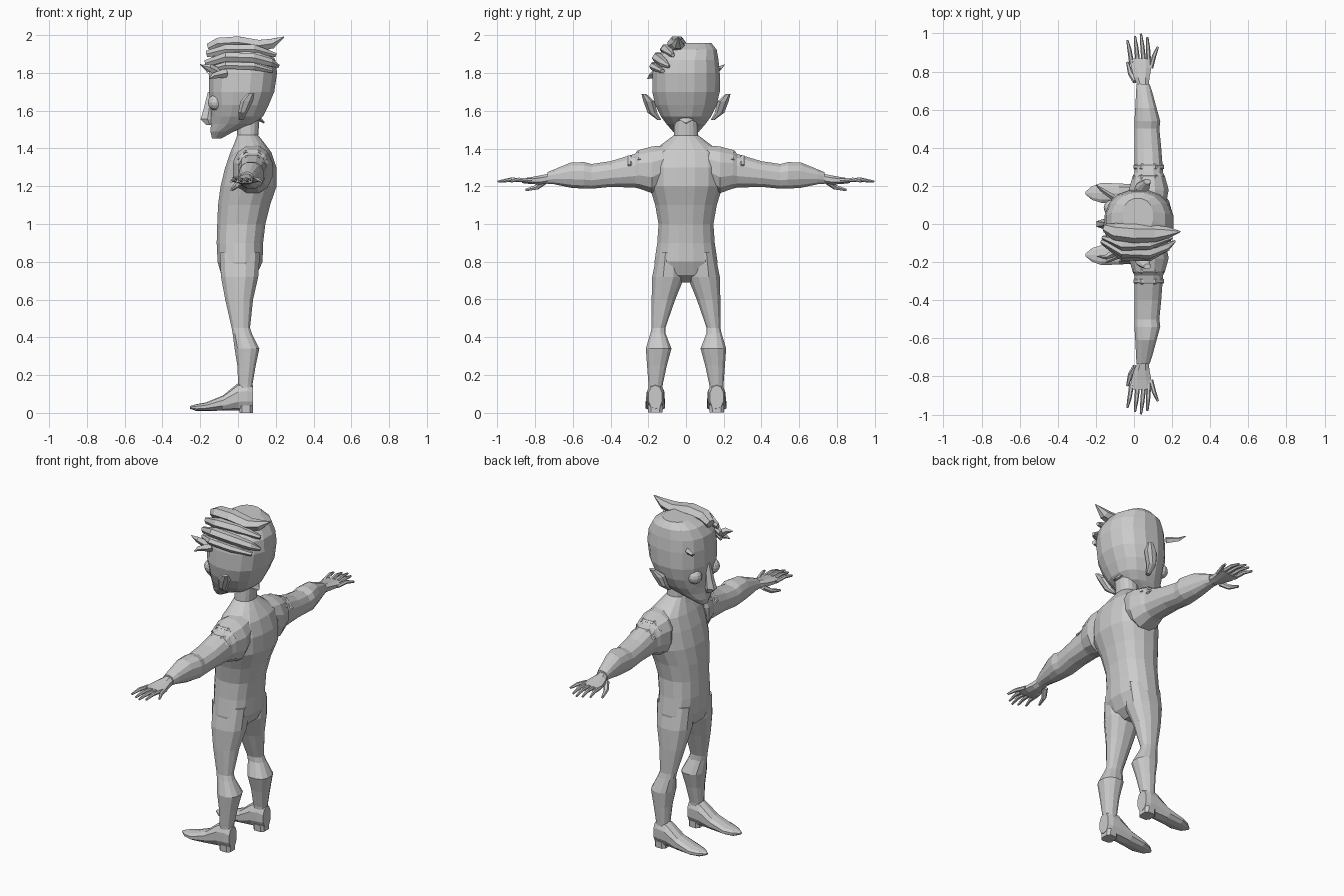
import bpy, bmesh, math
from mathutils import Vector


def make(name, bm):
    bmesh.ops.recalc_face_normals(bm, faces=bm.faces)
    me = bpy.data.meshes.new(name)
    bm.to_mesh(me)
    bm.free()
    ob = bpy.data.objects.new(name, me)
    bpy.context.collection.objects.link(ob)
    return ob


def skin(name, rings):
    bm = bmesh.new()
    loops = [[bm.verts.new(p) for p in ring] for ring in rings]
    n = len(loops[0])
    for a, b in zip(loops, loops[1:]):
        for i in range(n):
            j = (i + 1) % n
            bm.faces.new((a[i], a[j], b[j], b[i]))
    bm.faces.new(loops[0])
    bm.faces.new(loops[-1])
    return make(name, bm)


def loft(name, axis, rows, n=12, side=1, power=0.87):
    """Each row: position on the axis, then min/max on the other two axes."""
    rings = []
    for t, u0, u1, v0, v1 in rows:
        ring = []
        for i in range(n):
            a = 2 * math.pi * (i + 0.5) / n
            c, s = (math.copysign(abs(f) ** power, f) for f in (math.cos(a), math.sin(a)))
            co = [(u0 + u1) / 2 + c * (u1 - u0) / 2, (v0 + v1) / 2 + s * (v1 - v0) / 2]
            co.insert(axis, t)
            co[1] *= side
            ring.append(co)
        rings.append(ring)
    return skin(name, rings)


def tube(name, pts, n=6, side=1):
    """Each point: x, y, z, half width, half height."""
    ps = [Vector((p[0], p[1] * side, p[2])) for p in pts]
    rings = []
    for k, p in enumerate(ps):
        d = (ps[min(k + 1, len(ps) - 1)] - ps[max(k - 1, 0)]).normalized()
        w = d.cross(Vector((0, 0, 1))).normalized()
        h = w.cross(d)
        rings.append([p + w * pts[k][3] * math.cos(2 * math.pi * i / n)
                      + h * pts[k][4] * math.sin(2 * math.pi * i / n) for i in range(n)])
    return skin(name, rings)


def join(base, other):
    m = base.modifiers.new("join", 'BOOLEAN')
    m.operation, m.solver, m.object = 'UNION', 'EXACT', other
    bpy.context.view_layer.objects.active = base
    bpy.ops.object.modifier_apply(modifier=m.name)
    bpy.data.objects.remove(other)


# Torso with neck, facing -x
profile = [(1.56, -.01, .115, .062), (1.47, -.005, .108, .066), (1.43, -.02, .14, .12),
           (1.38, -.042, .178, .19), (1.3, -.07, .205, .2), (1.2, -.095, .207, .197),
           (1.1, -.108, .172, .166), (1.0, -.112, .147, .148), (.9, -.115, .135, .155),
           (.8, -.11, .132, .17), (.73, -.09, .1, .16), (.69, -.04, .05, .06)]
body = loft("body", 2, [(z, a, b, -h, h) for z, a, b, h in profile], 16)

arm = [(.1, 0, .17, 1.22, 1.42), (.18, -.03, .185, 1.16, 1.415), (.25, -.01, .165, 1.185, 1.395),
       (.27, 0, .155, 1.19, 1.375), (.4, 0, .145, 1.195, 1.335), (.5, 0, .135, 1.185, 1.32),
       (.54, 0, .14, 1.185, 1.33), (.61, .005, .12, 1.19, 1.328), (.7, .01, .095, 1.21, 1.29),
       (.735, .012, .082, 1.212, 1.275)]
leg = [(.85, -.1, .12, .02, .155), (.72, -.093, .11, .005, .182), (.6, -.07, .082, .055, .184),
       (.45, -.035, .065, .108, .183), (.42, -.03, .075, .107, .19), (.34, -.02, .115, .075, .215),
       (.25, -.005, .095, .1, .208), (.15, 0, .078, .122, .2), (.08, .005, .072, .125, .198)]
foot = [(.08, .125, .2, .02, .145), (.05, .115, .208, .012, .165), (0, .112, .21, .012, .157),
        (-.08, .11, .215, .012, .092), (-.17, .108, .218, .01, .055), (-.22, .125, .2, .01, .046),
        (-.255, .155, .17, .022, .036)]
palm = [(.725, .018, .078, 1.215, 1.268), (.77, -.004, .085, 1.208, 1.26),
        (.82, -.018, .095, 1.21, 1.25), (.87, -.022, .095, 1.216, 1.242)]
fingers = [(-.012, .86, -.035, .965), (.02, .865, .005, .985), (.052, .865, .036, .998),
           (.078, .86, .07, .98), (.088, .84, .125, .93)]
ear = [(1.55, .005, .03, .13, .15), (1.59, 0, .05, .15, .205), (1.65, .01, .082, .165, .228),
       (1.69, .05, .088, .21, .237)]

for s, label in ((1, "right"), (-1, "left")):
    # Limbs merged into the body
    join(body, loft("arm", 1, arm, 12, s))
    join(body, loft("leg", 2, leg, 12, s))
    # Shoes
    loft(f"{label}_shoe", 0, foot, 10, s)
    loft(f"{label}_heel", 2, [(0, .005, .08, .122, .203), (.04, .005, .08, .12, .205)], 8, s, .6)
    # Hands
    loft(f"{label}_palm", 1, palm, 8, s)
    for x0, y0, x1, y1 in fingers:
        tube(f"{label}_finger", [(x0, y0 - .02, 1.23, .013, .012),
                                 ((x0 + x1) / 2, (y0 + y1) / 2, 1.236, .011, .011),
                                 (x1, y1, 1.225, .006, .006)], 6, s)
    tube(f"{label}_thumb", [(.01, .75, 1.225, .018, .016), (-.018, .79, 1.195, .014, .014),
                            (-.035, .85, 1.18, .007, .007)], 6, s)
    # Sleeve folds at the shoulder
    for y, z in ((.245, 1.39), (.3, 1.362)):
        tube(f"{label}_sleeve_fold", [(0, y, z - .05, .012, .006), (.04, y, z - .008, .018, .01),
                                      (.11, y, z - .008, .018, .01),
                                      (.155, y, z - .05, .012, .006)], 6, s)
    # Ears and eyes
    loft(f"{label}_ear", 2, ear, 8, s)
    bm = bmesh.new()
    bmesh.ops.create_uvsphere(bm, u_segments=12, v_segments=8, radius=.042)
    eye = make(f"{label}_eye", bm)
    eye.location = (-.117, .085 * s, 1.643)

# Head
skull = [(1.452, -.138, -.09, -.028, .028), (1.49, -.147, -.02, -.07, .07),
         (1.53, -.145, .09, -.105, .105), (1.57, -.145, .135, -.135, .135),
         (1.63, -.148, .165, -.165, .165), (1.7, -.157, .195, -.182, .182),
         (1.8, -.158, .21, -.18, .182), (1.87, -.15, .2, -.165, .175),
         (1.925, -.12, .165, -.12, .165), (1.96, -.06, .1, -.05, .135)]
loft("head", 2, skull, 16)

# Nose
loft("nose", 2, [(1.525, -.17, -.13, -.014, .014), (1.555, -.203, -.12, -.026, .026),
                 (1.6, -.188, -.12, -.022, .022), (1.7, -.162, -.12, -.014, .014)], 6)

# Swept hair locks
locks = [
    [(-.15, -.02, 1.93, .025, .03), (-.1, -.04, 1.955, .045, .036), (0, -.05, 1.962, .05, .036),
     (.11, -.05, 1.945, .045, .034), (.18, -.045, 1.955, .03, .03), (.243, -.04, 1.99, .003, .003)],
    [(-.165, -.07, 1.9, .01, .02), (-.06, -.105, 1.925, .035, .03), (.08, -.1, 1.925, .035, .03),
     (.2, -.07, 1.895, .01, .012)],
    [(-.17, -.09, 1.85, .012, .02), (-.06, -.145, 1.885, .032, .028), (.08, -.15, 1.88, .032, .028),
     (.17, -.12, 1.855, .024, .024), (.215, -.09, 1.835, .006, .01)],
    [(-.165, -.1, 1.815, .01, .014), (-.06, -.168, 1.84, .024, .022), (.08, -.172, 1.835, .024, .022),
     (.18, -.125, 1.81, .014, .012)],
]
for pts in locks:
    tube("hair_lock", pts, 6)
# Small loose tufts
tube("side_tuft", [(-.11, .14, 1.815, .015, .02), (-.17, .18, 1.825, .01, .012),
                   (-.2, .205, 1.845, .002, .002)], 4)
tube("front_tuft", [(-.1, -.15, 1.8, .02, .025), (-.15, -.175, 1.83, .012, .018),
                    (-.195, -.17, 1.84, .002, .002)], 4)
tube("low_tuft", [(-.06, -.16, 1.8, .015, .025), (-.13, -.19, 1.785, .01, .015),
                  (-.15, -.205, 1.77, .002, .002)], 4)
tube("nape_tuft", [(.08, 0, 1.58, .06, .02), (.115, 0, 1.555, .04, .012),
                   (.14, 0, 1.535, .004, .004)], 6)
